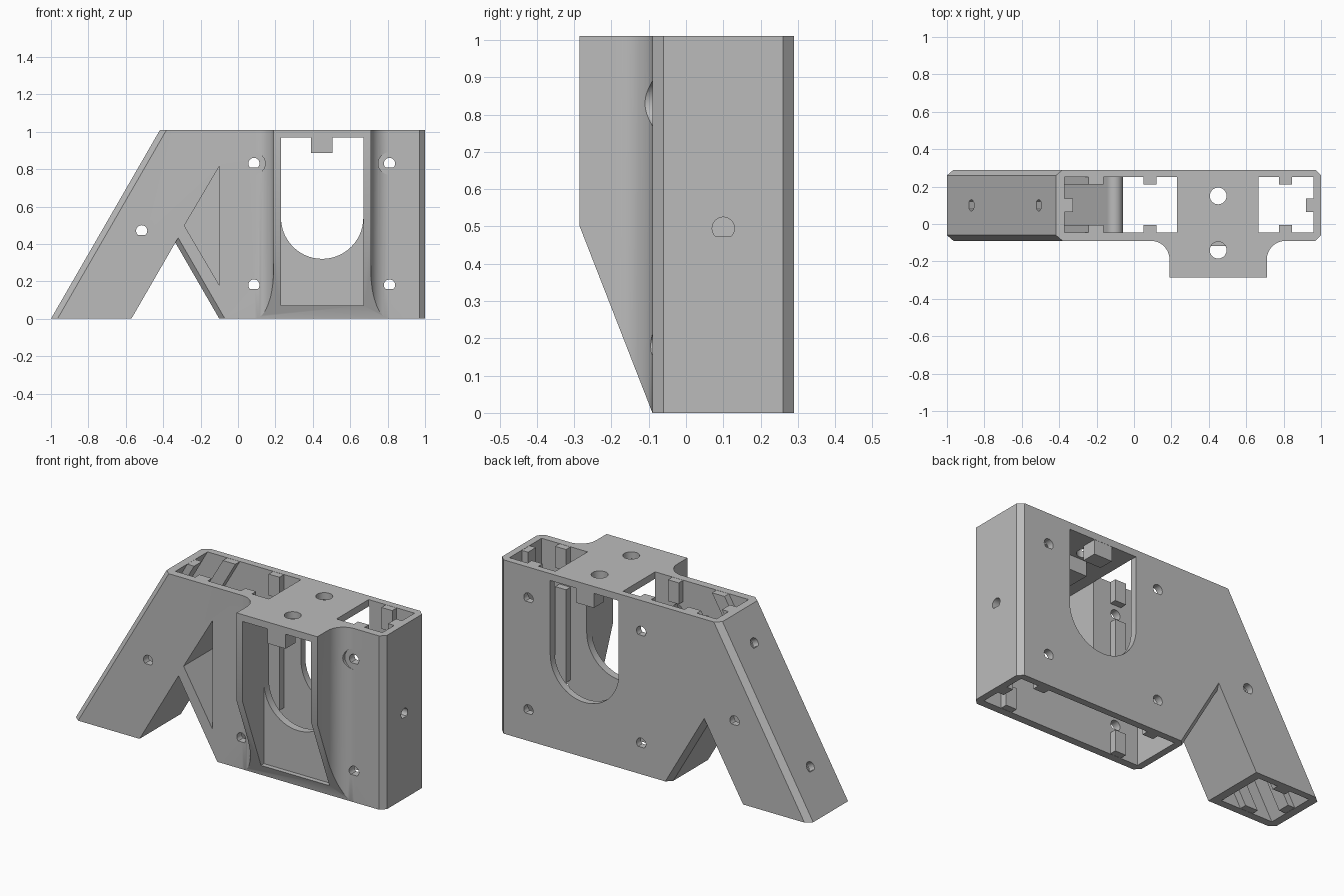
import bpy, bmesh, math
from mathutils import Matrix

if "Cube" in bpy.data.objects:
    bpy.data.objects.remove(bpy.data.objects["Cube"])

K = math.tan(math.radians(30))   # lean of the angled leg
H = 1.01                         # overall height

grey = bpy.data.materials.new("plain grey")
grey.diffuse_color = (0.5, 0.5, 0.5, 1)
grey.use_nodes = True
grey.node_tree.nodes["Principled BSDF"].inputs["Base Color"].default_value = grey.diffuse_color


def loft(name, layers, axis="y"):
    """Closed solid through layers of (position, 2D outline) along an axis."""
    place = {"x": lambda u, v, t: (t, u, v),
             "y": lambda u, v, t: (u, t, v),
             "z": lambda u, v, t: (u, v, t)}[axis]
    bm = bmesh.new()
    rings = [[bm.verts.new(place(u, v, t)) for u, v in pts] for t, pts in layers]
    n = len(rings[0])
    for a, b in zip(rings, rings[1:]):
        for i in range(n):
            j = (i + 1) % n
            bm.faces.new((a[i], a[j], b[j], b[i]))
    bm.faces.new(rings[0])
    bm.faces.new(rings[-1])
    bmesh.ops.recalc_face_normals(bm, faces=bm.faces)
    me = bpy.data.meshes.new(name)
    bm.to_mesh(me)
    bm.free()
    me.materials.append(grey)
    ob = bpy.data.objects.new(name, me)
    bpy.context.collection.objects.link(ob)
    return ob


def prism(name, pts, a, b, axis="y"):
    return loft(name, [(a, pts), (b, pts)], axis)


def rect(u0, u1, v0, v1):
    return [(u0, v0), (u1, v0), (u1, v1), (u0, v1)]


def arc(cx, cy, r, a0, a1, n):
    angles = [math.radians(a0 + (a1 - a0) * i / n) for i in range(n + 1)]
    return [(cx + r * math.cos(a), cy + r * math.sin(a)) for a in angles]


def circle(cx, cy, r, n=24):
    return arc(cx, cy, r, 0, 360 - 360 / n, n - 1)


def screw(cx, cy, r=0.03):
    """Round hole with a flat bottom."""
    return arc(cx, cy, r, -48, 228, 18)


def boolean(target, tool, op="DIFFERENCE"):
    mod = target.modifiers.new(op, "BOOLEAN")
    mod.operation, mod.solver, mod.object = op, "EXACT", tool
    bpy.context.view_layer.objects.active = target
    bpy.ops.object.modifier_apply(modifier=mod.name)
    bpy.data.objects.remove(tool)


# main shell with leaning leg and chamfered ends
full = [(-1, 0), (-.57, 0), (-.335, .407), (-.1, 0), (1, 0), (1, H), (-1 + K * H, H)]
inset = [(-.965, 0), (-.57, 0), (-.32, .433), (-.07, 0), (.97, 0), (.97, H), (-.965 + K * H, H)]
shell = loft("bracket_shell", [(-.09, inset), (-.06, full), (.26, full), (.29, inset)])

# front housing with concave fillets and a sloped underside
plan = (arc(.09, -.19, .1, 90, 0, 12) + [(.19, -.285), (.71, -.285)]
        + arc(.81, -.19, .1, 180, 90, 12) + [(.81, -.07), (.09, -.07)])
housing = prism("front_housing", plan, 0, H, "z")
boolean(housing, prism("slope", [(-.09, 0), (-.324, .6), (-.6, .6), (-.6, -.1), (-.09, -.1)], -1, 1.5, "x"))
boolean(shell, housing, "UNION")

# hollow interior: two shafts joined below the top plate, and the leg tube
cuts = [
    prism("shafts", [(-.06, -.1), (.96, -.1), (.96, 1.1), (.665, 1.1), (.665, .97),
                     (.23, .97), (.23, 1.1), (-.06, 1.1)], -.045, .25),
    prism("leg_tube", [(-.954 - .1 * K, -.1), (-.619 - .1 * K, -.1),
                       (-.619 + 1.1 * K, 1.1), (-.954 + 1.1 * K, 1.1)], -.045, .25),
    # rounded saddle between tube and shaft
    prism("saddle", arc(-.105, .8, .045, 150, 0, 10) + [(-.05, .8), (-.05, 1.0)], -.045, .25),
    # front recess, arched opening through both walls, triangular pocket
    prism("recess", rect(.23, .67, .07, .97), -.4, -.09),
    prism("arch", [(.67, .97), (.23, .97)] + arc(.45, .54, .22, 180, 360, 28), -.2, .4),
    prism("triangle", [(-.1, .18), (-.1, .815), (-.287, .498)], -.2, .25),
]
# screw holes through front and back, with counterbores in the fillets
for x in (.085, .81):
    for z in (.18, .83):
        cuts.append(prism("hole", screw(x, z), -.5, .5))
    cuts.append(prism("counterbore", circle(x, .83, .06), -.4, -.0901))
cuts.append(prism("hole", screw(-.515, .47), -.5, .5))
# side hole and top holes
cuts.append(prism("hole", screw(.1, .495), .9, 1.1, "x"))
for y in (.15, -.14):
    cuts.append(prism("hole", circle(.45, y, .045), .9, 1.1, "z"))
# holes square to the outer face of the leg
for x in (-.87, -.51):
    hole = prism("hole", screw(0, 0), -.1, .1, "x")
    hole.data.transform(Matrix.Translation((x, .1, (x + 1) / K)) @ Matrix.Rotation(math.radians(30), 4, "Y"))
    cuts.append(hole)
for c in cuts:
    boolean(shell, c)

# smooth the curved parts, keep the edges sharp
bpy.ops.object.select_all(action="DESELECT")
shell.select_set(True)
bpy.context.view_layer.objects.active = shell
bpy.ops.object.shade_smooth_by_angle(angle=math.radians(25))


def rib(name, x0, x1, y0, y1, gaps, lean=0):
    """Upright guide rib, interrupted around the screw holes."""
    ends = [0.001]
    for g in gaps:
        ends += [g - .055, g + .055]
    ends.append(H - .001)
    for a, b in zip(ends[::2], ends[1::2]):
        prism(name, [(x0 + lean * a, a), (x1 + lean * a, a),
                     (x1 + lean * b, b), (x0 + lean * b, b)], y0, y1)


# guide ribs on the front and back walls of shafts and leg
for y0, y1 in ((-.06, -.005), (.21, .265)):
    rib("shaft_rib", .05, .12, y0, y1, (.18, .83))
    rib("shaft_rib", .775, .845, y0, y1, (.18, .83))
    rib("leg_rib", -.827, -.746, y0, y1, (.47,), K)
# guide ribs on the end walls
rib("end_rib", .92, .975, .065, .137, (.495,))
rib("leg_end_rib", -.965, -.91, .065, .137, (.225, .85), K)
# ribs under the top plate
for y0, y1 in ((-.284, -.195), (-.08, .09), (.2, .289)):
    prism("top_rib", rect(.39, .505, .885, .98), y0, y1)
